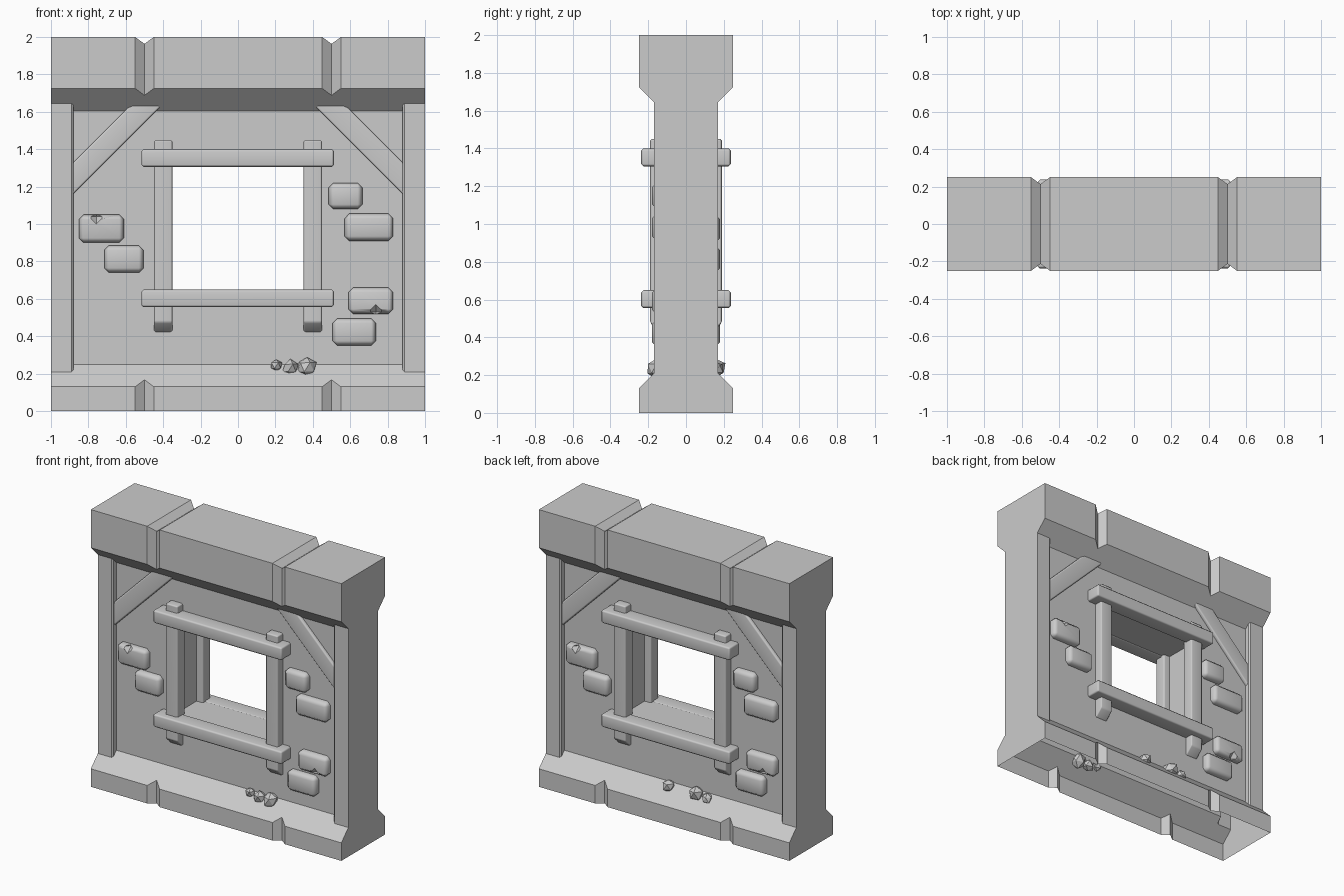
import bpy, bmesh, math, random
from mathutils import Vector, Matrix

if "Cube" in bpy.data.objects:
    bpy.data.objects.remove(bpy.data.objects["Cube"])

random.seed(4)
HALF_TURN = Matrix.Rotation(math.pi, 4, 'Z')


def to_object(name, bm):
    bmesh.ops.recalc_face_normals(bm, faces=bm.faces)
    me = bpy.data.meshes.new(name)
    bm.to_mesh(me)
    bm.free()
    ob = bpy.data.objects.new(name, me)
    bpy.context.collection.objects.link(ob)
    return ob


def prism(name, pts, axis, lo, hi):
    """Extrude a 2D profile along an axis: 'x' -> (y,z), 'y' -> (x,z), 'z' -> (x,y)."""
    i = 'xyz'.index(axis)
    bm = bmesh.new()
    rings = []
    for d in (lo, hi):
        ring = []
        for p in pts:
            c = list(p)
            c.insert(i, d)
            ring.append(bm.verts.new(c))
        rings.append(ring)
        bm.faces.new(ring)
    n = len(pts)
    for k in range(n):
        j = (k + 1) % n
        bm.faces.new((rings[0][k], rings[0][j], rings[1][j], rings[1][k]))
    return to_object(name, bm)


def box(name, x0, x1, y0, y1, z0, z1):
    return prism(name, [(x0, y0), (x1, y0), (x1, y1), (x0, y1)], 'z', z0, z1)


def apply(ob, kind, **settings):
    m = ob.modifiers.new(kind, kind)
    for k, v in settings.items():
        setattr(m, k, v)
    bpy.context.view_layer.objects.active = ob
    bpy.ops.object.modifier_apply(modifier=m.name)


def combine(ob, tool, op='DIFFERENCE'):
    apply(ob, 'BOOLEAN', object=tool, operation=op, solver='EXACT')
    bpy.data.objects.remove(tool)


def bevel(ob, width):
    """Chamfer all edges, soft shading with flat large faces."""
    apply(ob, 'BEVEL', width=width, segments=1, limit_method='ANGLE')
    bpy.ops.object.select_all(action='DESELECT')
    ob.select_set(True)
    bpy.ops.object.shade_smooth_by_angle(angle=math.radians(50))
    ob.modifiers.new('weighted', 'WEIGHTED_NORMAL').keep_sharp = True


def both_sides(ob):
    """Repeat a front part on the back by a half turn."""
    back = ob.copy()
    back.name = ob.name + "_back"
    bpy.context.collection.objects.link(back)
    back.matrix_world = HALF_TURN @ ob.matrix_world


# Wall with plinth and head beam, one side profile extruded across
side = [(0.25, 0), (0.25, 0.13), (0.13, 0.25), (0.13, 1.605), (0.25, 1.725), (0.25, 2)]
wall = prism("wall", side + [(-y, z) for y, z in reversed(side)], 'x', -1, 1)

# End pillars
for s in (-1, 1):
    half = [(1, -.17), (.89, -.17), (.88, -.16), (.88, .16), (.89, .17), (1, .17)]
    combine(wall, prism("pillar", [(s * x, y) for x, y in half], 'z', 0.19, 1.67), 'UNION')

# Window opening
combine(wall, box("opening", -.40, .40, -.3, .3, .645, 1.312))

# V grooves on front, back and top
for x in (-0.5, 0.5):
    for y in (-0.25, 0.25):
        v = [(x - .05, y), (x, y - .037), (x + .05, y), (x, y + .037)]
        combine(wall, prism("groove", v, 'z', -0.1, 2.1))
    v = [(x - .05, 2), (x, 1.963), (x + .05, 2), (x, 2.037)]
    combine(wall, prism("groove", v, 'y', -0.4, 0.4))

# The underside is open
bm = bmesh.new()
bm.from_mesh(wall.data)
under = [f for f in bm.faces if all(abs(v.co.z) < 1e-4 for v in f.verts)]
bmesh.ops.delete(bm, geom=under, context='FACES')
bm.to_mesh(wall.data)
bm.free()

# Window posts and diagonal braces, mirrored left and right
for s, tag in ((-1, "left"), (1, "right")):
    post = prism("window_post_" + tag, [(-.10, .42), (-.13, .42), (-.19, .475), (-.19, 1.45), (-.10, 1.45)],
                 'x', min(s * .35, s * .45), max(s * .35, s * .45))
    bevel(post, 0.01)
    both_sides(post)
    brace = prism("brace_" + tag, [(s * x, z) for x, z in
                  ((.91, 1.13), (.91, 1.30), (.55, 1.66), (.38, 1.66))], 'y', -.155, -.11)
    bevel(brace, 0.01)
    both_sides(brace)

# Window sill and lintel beams
for name, z0, z1 in (("sill_beam", .555, .65), ("lintel_beam", 1.305, 1.40)):
    beam = box(name, -.517, .513, -.237, -.12, z0, z1)
    bevel(beam, 0.012)
    both_sides(beam)

# Raised bricks: x range, z range, optional chip position
bricks = [(-.85, -.61, .90, 1.05, (-.757, 1.04)), (-.715, -.505, .74, .885, None),
          (.485, .665, 1.08, 1.22, None), (.57, .83, .91, 1.055, None),
          (.59, .83, .52, .66, (.737, .53)), (.505, .737, .35, .495, None)]
for x0, x1, z0, z1, chip in bricks:
    brick = box("brick", x0, x1, -.18, -.08, z0, z1)
    bevel(brick, 0.025)
    if chip:
        bm = bmesh.new()
        for d in (-1, 1):
            bmesh.ops.create_cone(bm, segments=4, radius1=.042, radius2=0, depth=.042,
                                  matrix=Matrix.Rotation(d * math.pi / 2, 4, 'X') @ Matrix.Translation((0, 0, .021)))
        bmesh.ops.remove_doubles(bm, verts=bm.verts, dist=1e-4)
        bmesh.ops.delete(bm, geom=[f for f in bm.faces if len(f.verts) == 4], context='FACES_ONLY')
        bmesh.ops.translate(bm, verts=bm.verts, vec=(chip[0], -.178, chip[1]))
        combine(brick, to_object("chip", bm))
    both_sides(brick)


# Loose stones lying on the plinth slope
def stone(x, y, z, r, turn):
    bm = bmesh.new()
    bmesh.ops.create_icosphere(bm, subdivisions=1, radius=r)
    for v in bm.verts:
        v.co *= random.uniform(0.85, 1.12)
    hull = bmesh.ops.convex_hull(bm, input=bm.verts)
    bmesh.ops.dissolve_limit(bm, angle_limit=math.radians(25), verts=bm.verts, edges=bm.edges)
    ob = to_object("stone", bm)
    ob.matrix_world = turn @ Matrix.Translation((x, y, z))


front = Matrix.Identity(4)
for x, y, z, r in ((.205, -.15, .243, .035), (.28, -.155, .23, .045), (.37, -.155, .235, .056)):
    stone(x, y, z, r, front)
for x, y, z, r in ((-.03, -.155, .235, .045), (.19, -.155, .235, .056), (.28, -.16, .225, .04)):
    stone(x, y, z, r, HALF_TURN)
